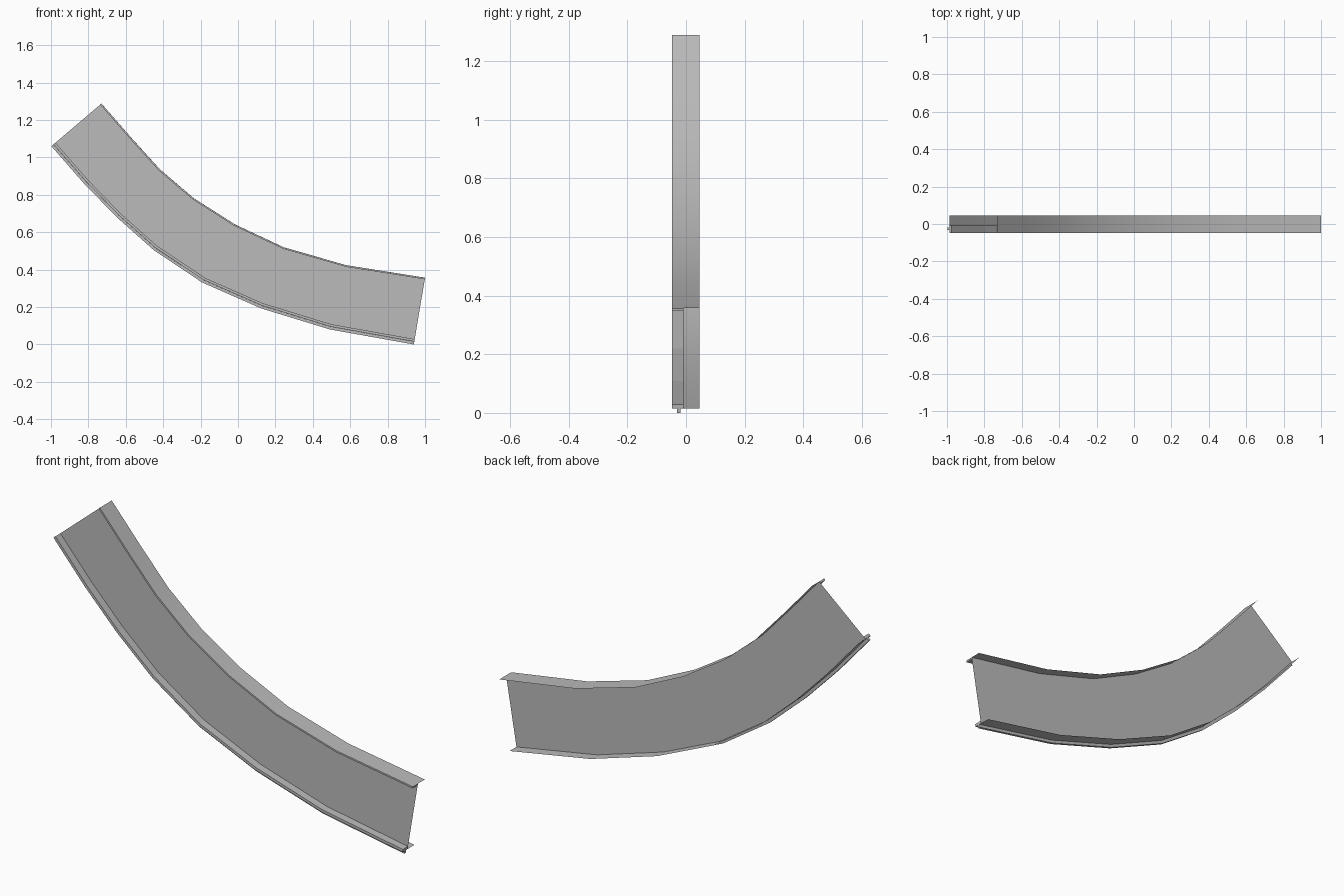
import bpy, bmesh, math
from mathutils import Vector

cube = bpy.data.objects.get("Cube")
if cube:
    bpy.data.objects.remove(cube)

steel = bpy.data.materials.new("grey steel")
steel.use_nodes = True
steel.diffuse_color = (0.5, 0.5, 0.5, 1)
steel.node_tree.nodes["Principled BSDF"].inputs["Base Color"].default_value = (0.5, 0.5, 0.5, 1)

# Stations along the curved beam: upper edge and lower edge in x, z
UPPER = [(-.73, 1.288), (-.572, 1.107), (-.417, .936), (-.235, .781),
         (-.016, .642), (.246, .519), (.578, .424), (1.0, .357)]
LOWER = [(-.998, 1.06), (-.824, .861), (-.647, .679), (-.449, .503),
         (-.193, .332), (.123, .193), (.492, .08), (.94, 0)]
FRONT, BACK, WEB = -.048, .046, -.008
SHEET, LIP = .015, .029      # heights above the lower edge
TOP_LIP = .009               # depth below the upper edge


def sweep(name, section, closed=False, smooth=False):
    """Sweep a section of (y, anchor, offset) points along the stations."""
    bm = bmesh.new()
    rings = []
    for up, low in zip(UPPER, LOWER):
        u, l = Vector((up[0], 0, up[1])), Vector((low[0], 0, low[1]))
        axis = (u - l).normalized()
        ring = []
        for y, anchor, offset in section:
            p = u - axis * offset if anchor == "up" else l + axis * offset
            ring.append(bm.verts.new((p.x, y, p.z)))
        rings.append(ring)
    n = len(section)
    for a, b in zip(rings, rings[1:]):
        for i in range(n if closed else n - 1):
            j = (i + 1) % n
            bm.faces.new((a[i], b[i], b[j], a[j]))
    if closed:
        bm.faces.new(rings[0])
        bm.faces.new(rings[-1])
        bmesh.ops.recalc_face_normals(bm, faces=bm.faces)
    mesh = bpy.data.meshes.new(name)
    bm.to_mesh(mesh)
    bm.free()
    mesh.materials.append(steel)
    obj = bpy.data.objects.new(name, mesh)
    bpy.context.collection.objects.link(obj)
    if smooth:
        bpy.ops.object.select_all(action="DESELECT")
        obj.select_set(True)
        bpy.context.view_layer.objects.active = obj
        bpy.ops.object.shade_smooth_by_angle(angle=math.radians(30))
    return obj


# Thin full-width flanges
sweep("upper_flange", [(FRONT, "up", 0), (BACK, "up", 0)], smooth=True)
sweep("lower_flange", [(BACK, "low", SHEET), (FRONT, "low", SHEET)], smooth=True)

# Upright web between the flanges
sweep("web", [(WEB, "up", 0), (WEB, "low", SHEET)])

# Thicker lips on the front side of the web
sweep("upper_lip", [(FRONT, "up", .0005), (WEB, "up", .0005),
                    (WEB, "up", TOP_LIP), (FRONT, "up", TOP_LIP)], closed=True)
sweep("lower_lip", [(FRONT, "low", SHEET + .0005), (WEB, "low", SHEET + .0005),
                    (WEB, "low", LIP), (FRONT, "low", LIP)], closed=True)

# Narrow rib under the lower flange
sweep("lower_rib", [(-.031, "low", 0), (-.018, "low", 0),
                    (-.018, "low", SHEET), (-.031, "low", SHEET)], closed=True)
